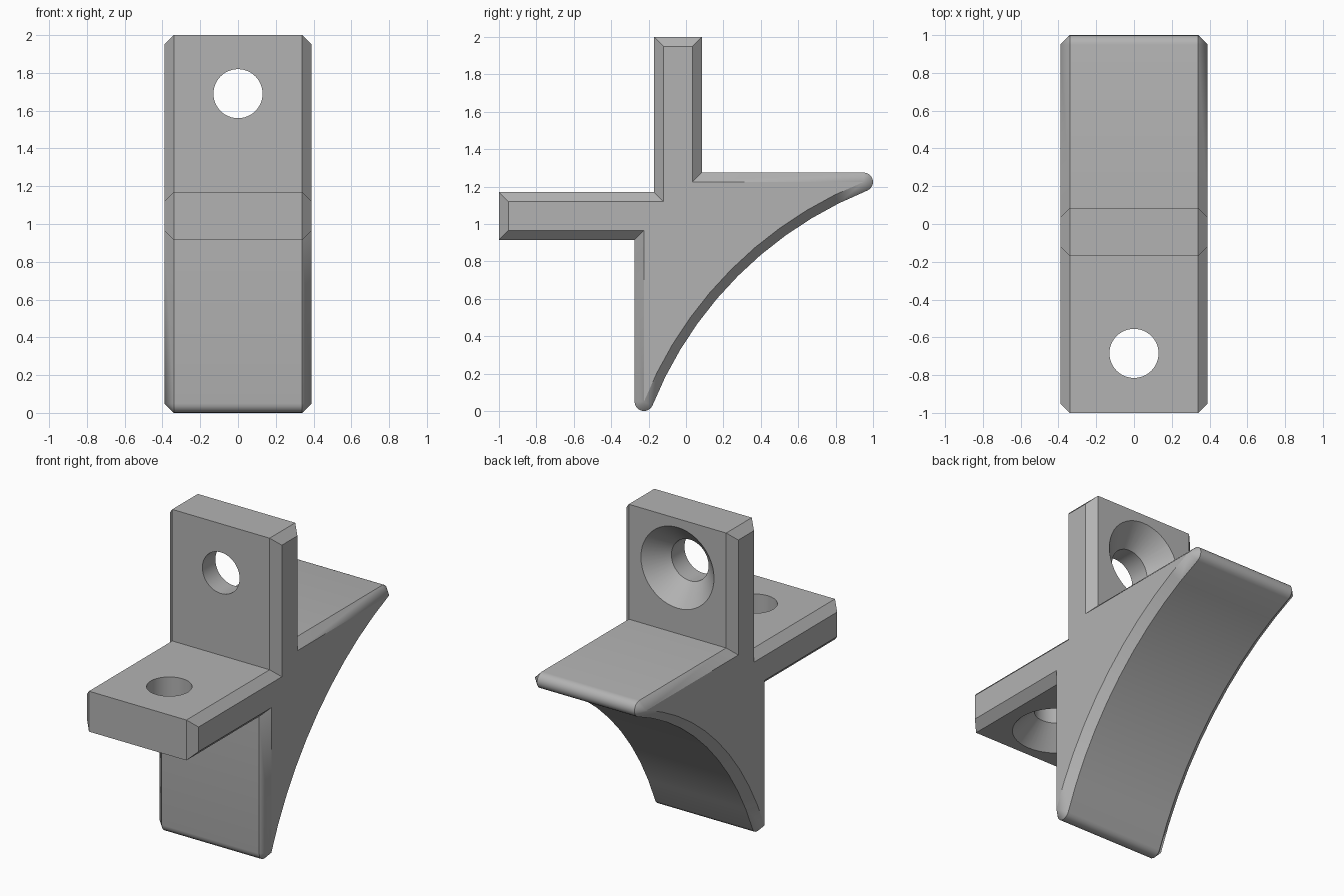
import bpy, bmesh, math
from mathutils import Vector, Matrix

if "Cube" in bpy.data.objects:
    bpy.data.objects.remove(bpy.data.objects["Cube"], do_unlink=True)

HALF_WIDTH = 0.39
CHAMFER = 0.05
SAG = 0.17          # bulge of the curved underside
STEPS = 10

grey = bpy.data.materials.new("plain grey")
grey.use_nodes = True
grey.diffuse_color = (0.45, 0.45, 0.45, 1)
grey.node_tree.nodes["Principled BSDF"].inputs["Base Color"].default_value = (0.45, 0.45, 0.45, 1)

# Side face outline (y, z), counter-clockwise, starting at the lower tip
low, high = Vector((-0.225, 0.05)), Vector((0.95, 1.225))
half = (high - low).length / 2
radius = (half ** 2 + SAG ** 2) / (2 * SAG)
angle = math.asin(half / radius)
along = (high - low).normalized()
normal = Vector((-along.y, along.x))
centre = (low + high) / 2 + normal * (SAG - radius)
arc = []
for i in range(STEPS + 1):
    a = angle * (2 * i / STEPS - 1)
    arc.append(centre + radius * (along * math.sin(a) + normal * math.cos(a)))
corners = [(0.035, 1.225), (0.035, 1.95), (-0.12, 1.95), (-0.12, 1.12),
           (-0.95, 1.12), (-0.95, 0.965), (-0.225, 0.965)]
inner = arc + [Vector(c) for c in corners]

# Pair every outline point with its outward offset; the two tips are rounded
pairs = []
for i, p in enumerate(inner):
    d1 = (p - inner[i - 1]).normalized()
    d2 = (inner[(i + 1) % len(inner)] - p).normalized()
    n1, n2 = Vector((d1.y, -d1.x)), Vector((d2.y, -d2.x))
    if i in (0, STEPS):
        start = math.atan2(n1.y, n1.x)
        sweep = (math.atan2(n2.y, n2.x) - start) % math.tau
        for k in range(9):
            a = start + sweep * k / 8
            pairs.append((p, p + CHAMFER * Vector((math.cos(a), math.sin(a)))))
    else:
        pairs.append((p, p + CHAMFER * (n1 + n2) / (1 + n1.dot(n2))))

# Bracket body: four rings across the width, bevelled at both sides
bm = bmesh.new()
rings = []
for x, which in ((-HALF_WIDTH, 0), (CHAMFER - HALF_WIDTH, 1),
                 (HALF_WIDTH - CHAMFER, 1), (HALF_WIDTH, 0)):
    rings.append([bm.verts.new((x, *pair[which])) for pair in pairs])
for r1, r2 in zip(rings, rings[1:]):
    for i in range(len(pairs)):
        bm.faces.new((r1[i - 1], r1[i], r2[i], r2[i - 1]))
bmesh.ops.remove_doubles(bm, verts=bm.verts[:], dist=1e-5)
for side in (-1, 1):
    rim = [e for e in bm.edges if e.is_boundary and e.verts[0].co.x * side > 0]
    bmesh.ops.contextual_create(bm, geom=rim)
bmesh.ops.recalc_face_normals(bm, faces=bm.faces[:])
mesh = bpy.data.meshes.new("bracket")
bm.to_mesh(mesh)
bm.free()
mesh.materials.append(grey)
bracket = bpy.data.objects.new("bracket", mesh)
bpy.context.collection.objects.link(bracket)
bpy.context.view_layer.objects.active = bracket
bracket.select_set(True)


def countersunk_hole(name, matrix):
    """Cut a screw hole whose wide mouth sits at the matrix origin, drilled along local z."""
    bm = bmesh.new()
    loops = []
    for r, z in ((0.275, -0.02), (0.13, 0.125), (0.13, 0.4)):
        loops.append(bmesh.ops.create_circle(
            bm, segments=48, radius=r, matrix=Matrix.Translation((0, 0, z)))["verts"])
    for a, b in zip(loops, loops[1:]):
        for i in range(48):
            bm.faces.new((a[i - 1], a[i], b[i], b[i - 1]))
    bm.faces.new(loops[0])
    bm.faces.new(loops[-1])
    bmesh.ops.recalc_face_normals(bm, faces=bm.faces[:])
    bm.transform(matrix)
    data = bpy.data.meshes.new(name)
    bm.to_mesh(data)
    bm.free()
    data.materials.append(grey)
    cutter = bpy.data.objects.new(name, data)
    cutter.hide_render = True
    bpy.context.collection.objects.link(cutter)
    mod = bracket.modifiers.new(name, 'BOOLEAN')
    mod.operation = 'DIFFERENCE'
    mod.solver = 'EXACT'
    mod.object = cutter
    bpy.ops.object.modifier_apply(modifier=mod.name)
    bpy.data.objects.remove(cutter, do_unlink=True)


# Upright plate is countersunk at the back, front plate underneath
countersunk_hole("upright_hole", Matrix.Translation((0, 0.085, 1.69)) @ Matrix.Rotation(math.pi / 2, 4, 'X'))
countersunk_hole("front_hole", Matrix.Translation((0, -0.685, 0.915)))

bpy.ops.object.shade_smooth_by_angle(angle=math.radians(30))
